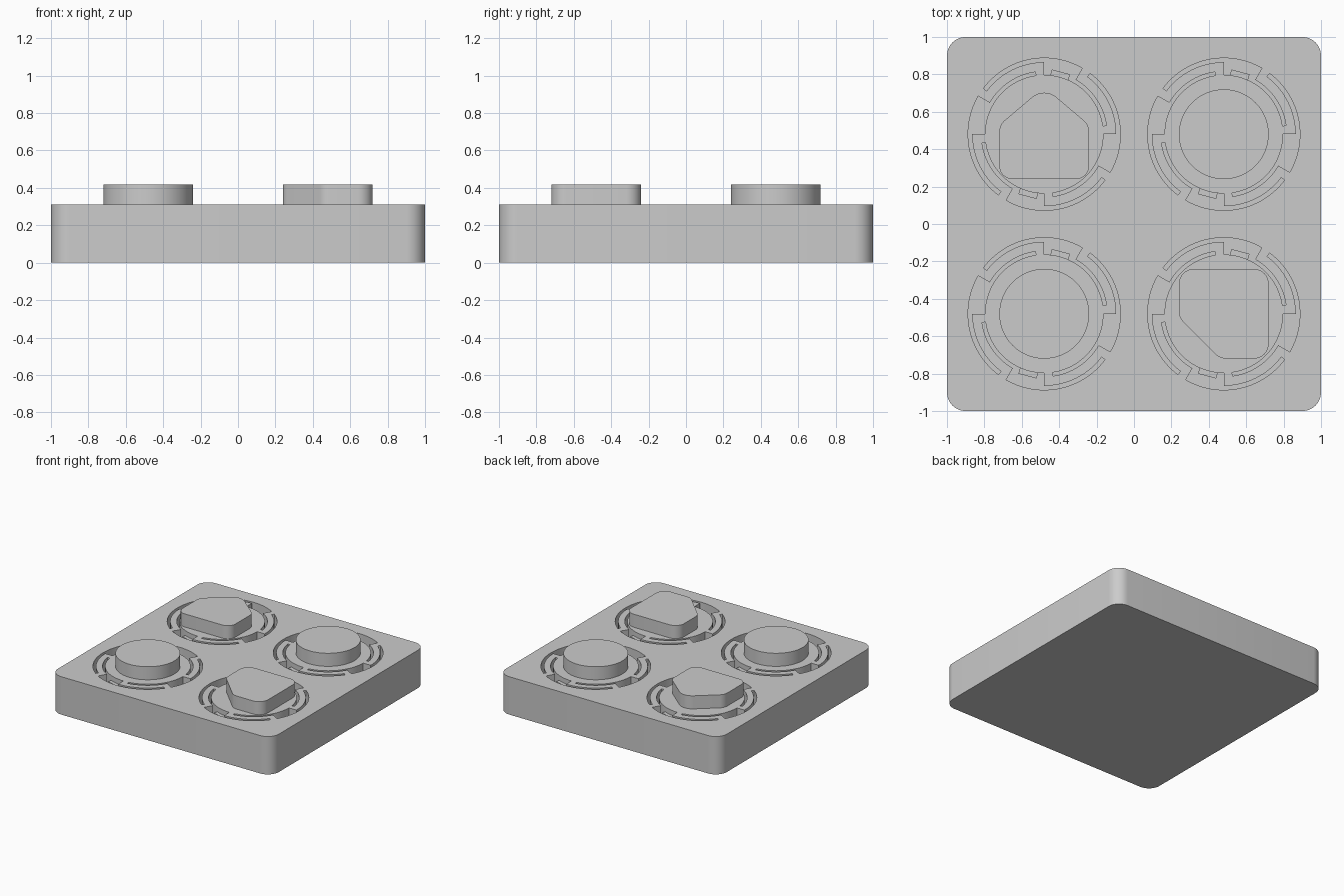
import bpy, bmesh, math
from mathutils import Vector, Matrix

if "Cube" in bpy.data.objects:
    bpy.data.objects.remove(bpy.data.objects["Cube"])

BASE_H, TOP_H, FLOOR = 0.31, 0.417, 0.17
C = 0.48      # spacing of the four keys from the centre

grey = bpy.data.materials.new("plain grey")
grey.diffuse_color = (0.6, 0.6, 0.6, 1)
grey.use_nodes = True
grey.node_tree.nodes["Principled BSDF"].inputs["Base Color"].default_value = grey.diffuse_color


def rounded(points, radii, steps=8):
    """Counter-clockwise polygon with each corner replaced by an arc."""
    out, n = [], len(points)
    for i, r in enumerate(radii):
        p = Vector(points[i])
        a = (Vector(points[i - 1]) - p).normalized()
        b = (Vector(points[(i + 1) % n]) - p).normalized()
        half = a.angle(b) / 2
        centre = p + (a + b).normalized() * r / math.sin(half)
        start = p + a * r / math.tan(half) - centre
        sweep = math.pi - 2 * half
        for k in range(steps + 1):
            out.append(centre + Matrix.Rotation(sweep * k / steps, 2) @ start)
    return out


def arc(r, a0, a1, step=3):
    n = max(1, round(abs(a1 - a0) / step))
    angles = [math.radians(a0 + (a1 - a0) * k / n) for k in range(n + 1)]
    return [Vector((r * math.cos(a), r * math.sin(a))) for a in angles]


def add_prism(bm, outline, z0, z1, centre=(0, 0)):
    verts = [bm.verts.new((p[0] + centre[0], p[1] + centre[1], z0)) for p in outline]
    face = bm.faces.new(verts)
    top = bmesh.ops.extrude_face_region(bm, geom=[face])["geom"]
    bmesh.ops.translate(bm, vec=(0, 0, z1 - z0),
                        verts=[g for g in top if isinstance(g, bmesh.types.BMVert)])


def make_object(name, bm):
    bmesh.ops.recalc_face_normals(bm, faces=bm.faces[:])
    mesh = bpy.data.meshes.new(name)
    bm.to_mesh(mesh)
    bm.free()
    mesh.materials.append(grey)
    obj = bpy.data.objects.new(name, mesh)
    bpy.context.collection.objects.link(obj)
    return obj


def prism(name, outline, z0, z1, centre=(0, 0)):
    bm = bmesh.new()
    add_prism(bm, outline, z0, z1, centre)
    return make_object(name, bm)


def smooth(obj):
    bpy.ops.object.select_all(action='DESELECT')
    obj.select_set(True)
    bpy.context.view_layer.objects.active = obj
    bpy.ops.object.shade_smooth_by_angle(angle=math.radians(30))


# Base block with rounded corners
base = prism("base_block", rounded([(-1, -1), (1, -1), (1, 1), (-1, 1)], [0.1] * 4),
             0, BASE_H)

# S-shaped slots around each key: inner groove, wide pocket, outer groove
centres = [(x, y) for x in (-C, C) for y in (-C, C)]
bm = bmesh.new()
for centre in centres:
    for q in range(0, 360, 90):
        slot = (arc(0.407, 60 + q, 143 + q) + arc(0.385, 143 + q, 90 + q)
                + arc(0.317, 90 + q, 8 + q) + arc(0.336, 8 + q, 60 + q))
        add_prism(bm, slot, FLOOR, BASE_H + 0.1, centre)
cutter = make_object("slot_cutter", bm)
cutter.hide_render = True

mod = base.modifiers.new("slots", 'BOOLEAN')
mod.operation, mod.solver, mod.object = 'DIFFERENCE', 'EXACT', cutter
bpy.context.view_layer.objects.active = base
bpy.ops.object.modifier_apply(modifier=mod.name)
bpy.data.objects.remove(cutter)
smooth(base)

# Small stops in the front and back pocket of each key
bm = bmesh.new()
for centre in centres:
    for deg in (75, 255):
        turn = Matrix.Rotation(math.radians(deg), 2)
        box = [turn @ Vector(p) for p in
               ((0.305, -0.05), (0.345, -0.05), (0.345, 0.05), (0.305, 0.05))]
        add_prism(bm, box, FLOOR - 0.01, 0.27, centre)
make_object("stops", bm)

# Raised key caps
Z0 = BASE_H - 0.01
disc = arc(0.24, 0, 360)[:-1]
house = rounded([(-0.24, -0.24), (0.24, -0.24), (0.24, 0.05), (0, 0.253), (-0.24, 0.05)],
                [0.07, 0.07, 0.08, 0.1, 0.08])
cut_square = rounded([(-0.02, -0.24), (0.24, -0.24), (0.24, 0.24), (-0.24, 0.24),
                      (-0.24, -0.02)], [0.08] * 5)
for name, outline, centre in (("round_key_front", disc, (-C, -C)),
                              ("round_key_back", disc, (C, C)),
                              ("pointed_key", house, (-C, C)),
                              ("cut_corner_key", cut_square, (C, -C))):
    smooth(prism(name, outline, Z0, TOP_H, centre))
